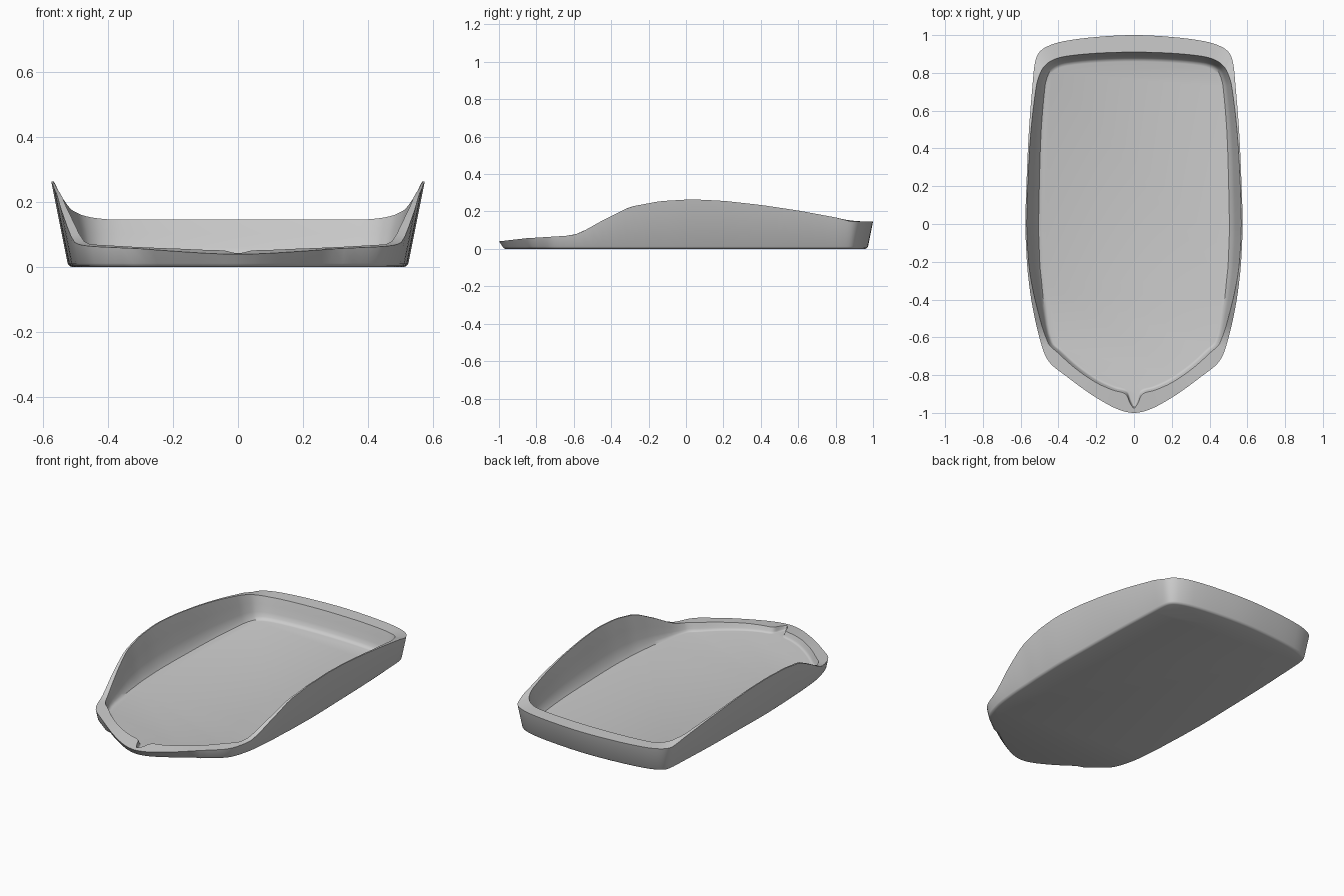
import bpy, bmesh
from mathutils import Vector

if "Cube" in bpy.data.objects:
    bpy.data.objects.remove(bpy.data.objects["Cube"])

# Half outline stations, back to front: outer rim x, y and inner rim x, y
STATIONS = [
    (0, 1, 0, .91), (.2, .99, .2, .904), (.37, .968, .36, .888),
    (.46, .94, .43, .868), (.505, .905, .475, .835), (.525, .85, .5, .79),
    (.535, .76, .517, .73), (.556, .5, .546, .49), (.569, .22, .562, .22),
    (.575, 0, .568, 0), (.57, -.15, .562, -.15), (.56, -.28, .549, -.275),
    (.535, -.45, .514, -.44), (.49, -.64, .455, -.63), (.45, -.73, .405, -.68),
    (.36, -.805, .31, -.765), (.23, -.9, .2, -.84), (.13, -.96, .11, -.88),
    (.075, -.985, .045, -.9), (.035, -.996, .02, -.95), (0, -1, 0, -.975)]
# Rim height along the length: y, z
HEIGHTS = [
    (-1, .04), (-.95, .046), (-.85, .057), (-.75, .063), (-.61, .072),
    (-.57, .083), (-.53, .105), (-.45, .15), (-.3, .225), (-.14, .255),
    (.03, .265), (.2, .257), (.4, .235), (.6, .205), (.8, .168),
    (.88, .147), (1, .147)]
FLOOR_Z = .02
STEPS = 4


def rim_z(y):
    y = max(-1, min(1, y))
    for (y0, z0), (y1, z1) in zip(HEIGHTS, HEIGHTS[1:]):
        if y <= y1:
            return z0 + (z1 - z0) * (y - y0) / (y1 - y0)
    return HEIGHTS[-1][1]


def smooth_closed(points):
    out, n = [], len(points)
    for i in range(n):
        a, b, c, d = (points[(i + k) % n] for k in (-1, 0, 1, 2))
        # Centripetal-like tangents limited by the local segment length
        seg = (c - b).length
        m0 = (c - a) * seg / max((c - b).length + (b - a).length, 1e-6)
        m1 = (d - b) * seg / max((d - c).length + (c - b).length, 1e-6)
        for s in range(STEPS):
            t = s / STEPS
            out.append(b * (2*t**3 - 3*t*t + 1) + m0 * (t**3 - 2*t*t + t)
                       + c * (3*t*t - 2*t**3) + m1 * (t**3 - t*t))
    return out


def full_outline(k):
    half = [Vector((s[k], s[k + 1])) for s in STATIONS]
    return smooth_closed(half + [Vector((-p.x, p.y)) for p in half[-2:0:-1]])


outer, inner = full_outline(0), full_outline(2)
count = len(outer)
inward = []
for i in range(count):
    t = (outer[(i + 1) % count] - outer[i - 1]).normalized()
    inward.append(Vector((t.y, -t.x)))
if inward[0].y > 0:
    inward = [-v for v in inward]

bm = bmesh.new()


def ring(points, heights):
    return [bm.verts.new((p.x, p.y, z)) for p, z in zip(points, heights)]


rim_outer = [rim_z(p.y) for p in outer]
rim_inner = [rim_z(p.y) for p in inner]
rings = []

# Flat underside and tapered outside wall with a softened bottom edge
for lift, extra in ((0, .012), (.004, .004), (.012, 0)):
    pts = []
    for p, v, z in zip(outer, inward, rim_outer):
        front = .014 if p.y < -.85 else 0
        pts.append(p + v * (.2 * (z - lift) + extra + front))
    rings.append(ring(pts, [lift] * count))
rings.append(ring(outer, rim_outer))

# Inner rim, then the inside wall curving into the floor
for f, d in ((0, 0), (.22, .35), (.4, .68), (.56, .87), (.76, .97), (1, 1)):
    pts = [p + v * f * (.015 + .28 * (z - FLOOR_Z))
           for p, v, z in zip(inner, inward, rim_inner)]
    rings.append(ring(pts, [z + (FLOOR_Z - z) * d for z in rim_inner]))

for a, b in zip(rings, rings[1:]):
    for i in range(count):
        j = (i + 1) % count
        bm.faces.new((a[i], a[j], b[j], b[i]))
bm.faces.new(rings[0])
bm.faces.new(rings[-1])
bmesh.ops.recalc_face_normals(bm, faces=bm.faces)

mesh = bpy.data.meshes.new("tray_shell")
bm.to_mesh(mesh)
bm.free()
tray = bpy.data.objects.new("tray_shell", mesh)
bpy.context.collection.objects.link(tray)
bpy.context.view_layer.objects.active = tray
tray.select_set(True)
bpy.ops.object.shade_smooth_by_angle(angle=.6)
